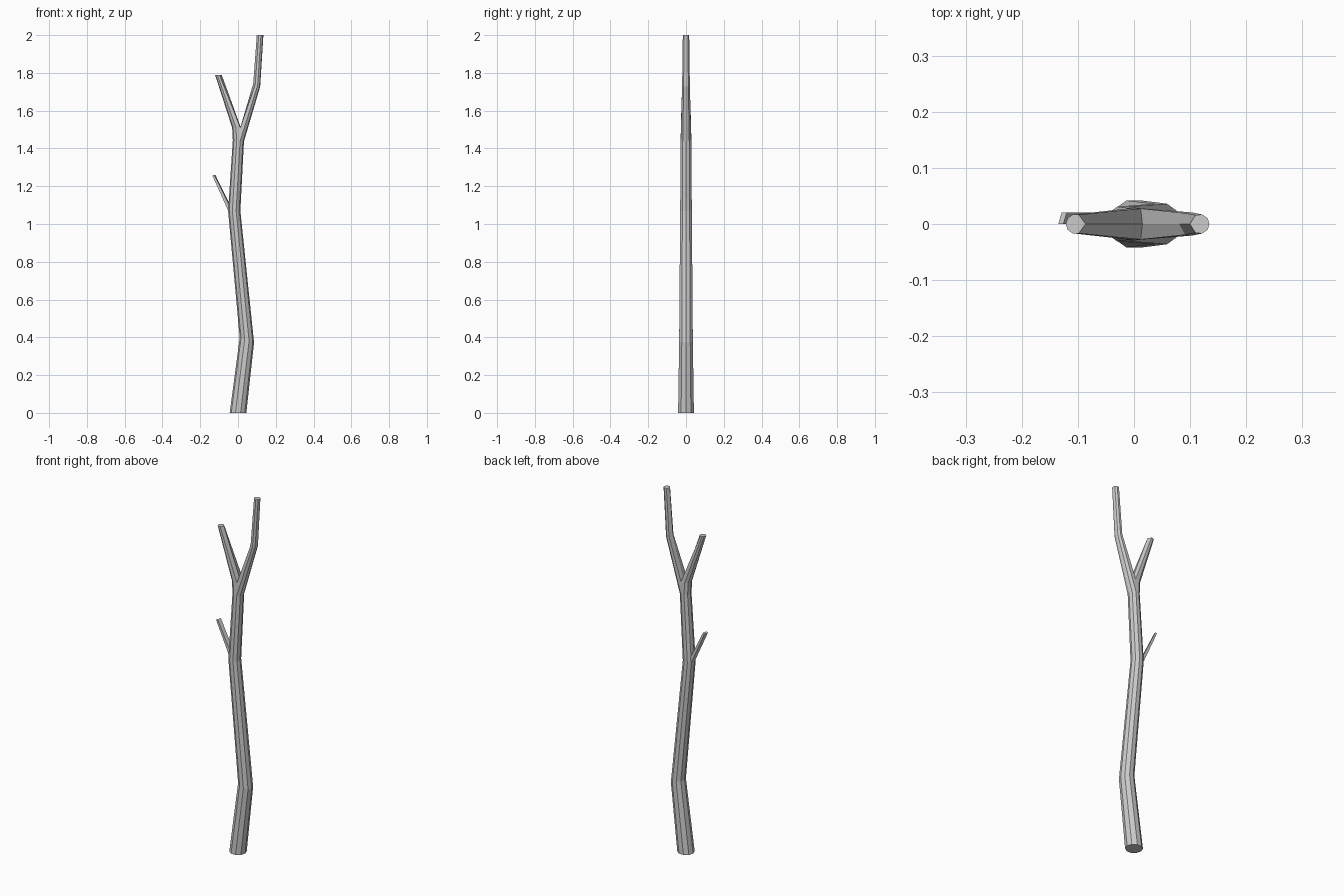
import bpy, bmesh
from math import sin, cos, radians

if "Cube" in bpy.data.objects:
    bpy.data.objects.remove(bpy.data.objects["Cube"])


def ring(bm, cx, cz, r, angles, tilt=0.0):
    """Near-horizontal ring of vertices; tilt is the z slope along x."""
    return [bm.verts.new((cx + r * cos(radians(a)), r * sin(radians(a)),
                          cz + tilt * r * cos(radians(a)))) for a in angles]


def bridge(bm, a, b, closed=True):
    n = len(a)
    for i in range(n if closed else n - 1):
        j = (i + 1) % n
        bm.faces.new((a[i], a[j], b[j], b[i]))


def finish(bm, name):
    bmesh.ops.recalc_face_normals(bm, faces=bm.faces)
    me = bpy.data.meshes.new(name)
    bm.to_mesh(me)
    bm.free()
    ob = bpy.data.objects.new(name, me)
    bpy.context.collection.objects.link(ob)


# Trunk: ten-sided, bending from side to side
bm = bmesh.new()
ten = [36 * i for i in range(10)]
trunk = [(0, 0, 0.044, 0), (0.047, 0.385, 0.038, -0.35),
         (-0.02, 1.07, 0.0325, 0), (0.002, 1.44, 0.0295, -0.1)]
rings = [ring(bm, *t[:3], ten, t[3]) for t in trunk]
bm.faces.new(rings[0])
for lo, hi in zip(rings, rings[1:]):
    bridge(bm, lo, hi)
top = rings[-1]

# Fork: the left seven edges continue up, the right ones open into a branch
left_angles = [72 + 36 * i for i in range(7)]
crotch = ring(bm, -0.002, 1.51, 0.029, left_angles)
for v in (crotch[0], crotch[-1]):
    v.co.x = 0.012
mid = bm.verts.new((0.015, 0, 1.51))
bridge(bm, top[2:9], crotch, closed=False)

# Left branch
left_tip = ring(bm, -0.104, 1.79, 0.0175, left_angles + [360])
bridge(bm, crotch + [mid], left_tip)
bm.faces.new(left_tip)

# Right branch, with one bend
right_base = [top[8], top[9], top[0], top[1], top[2], crotch[0], mid, crotch[-1]]
right_angles = [-75, -36, 0, 36, 75, 115, 180, 245]
bend = ring(bm, 0.099, 1.735, 0.0185, right_angles, -0.4)
for v in bend:
    v.co.y *= 1.15
right_tip = ring(bm, 0.117, 2.0, 0.0175, right_angles)
bridge(bm, right_base, bend)
bridge(bm, bend, right_tip)
bm.faces.new(right_tip)
finish(bm, "trunk_and_branches")

# Twig: four-sided spur drawn out of one trunk facet
bm = bmesh.new()


def quad(x_low, z_low, x_up, z_up):
    pts = [(x_low, 0, z_low), (x_low + 0.006, 0.0205, z_low),
           (x_up + 0.006, 0.0205, z_up), (x_up, 0, z_up)]
    return [bm.verts.new(p) for p in pts]


base = quad(-0.052, 1.07, -0.047, 1.10)
tip = quad(-0.135, 1.255, -0.126, 1.26)
bridge(bm, base, tip)
bm.faces.new(base)
bm.faces.new(tip)
finish(bm, "twig")
